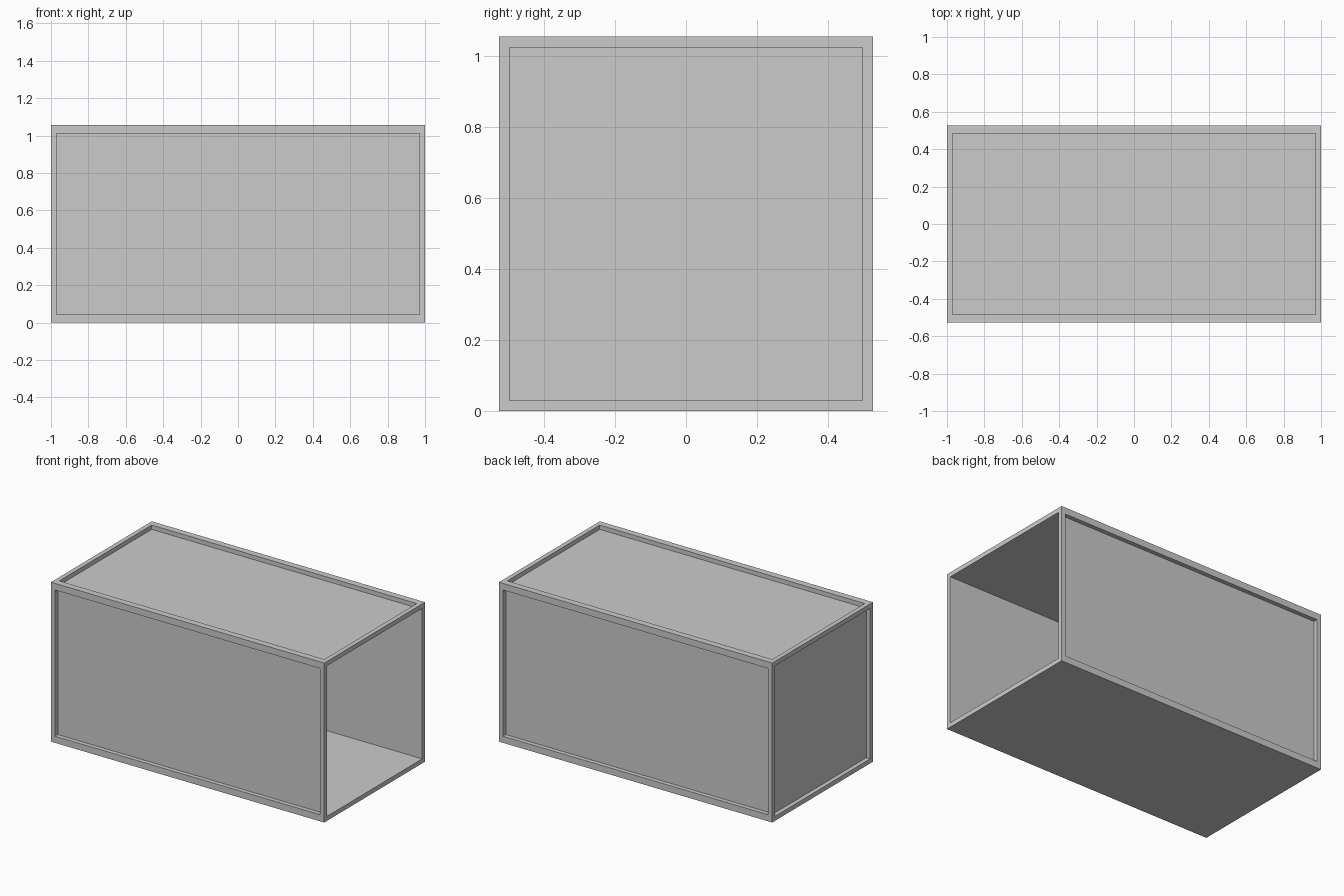
import bpy, bmesh

if "Cube" in bpy.data.objects:
    bpy.data.objects.remove(bpy.data.objects["Cube"])

W, D, H = 1.0, 0.527, 1.055   # half length, half depth, height
T, R = 0.03, 0.044            # frame thickness, visible long-rail width
P = 0.0015                    # sheet thickness of the recessed panels


def add_object(name, bm):
    bmesh.ops.recalc_face_normals(bm, faces=bm.faces)
    mesh = bpy.data.meshes.new(name)
    bm.to_mesh(mesh)
    bm.free()
    ob = bpy.data.objects.new(name, mesh)
    bpy.context.collection.objects.link(ob)
    return ob


def extrude_x(name, profile, x0, x1):
    """Extrude a closed (y, z) profile from x0 to x1."""
    bm = bmesh.new()
    face = bm.faces.new([bm.verts.new((x0, y, z)) for y, z in profile])
    new = bmesh.ops.extrude_face_region(bm, geom=[face])["geom"]
    verts = [v for v in new if isinstance(v, bmesh.types.BMVert)]
    bmesh.ops.translate(bm, verts=verts, vec=(x1 - x0, 0, 0))
    # restore the start cap if the extrusion consumed it
    bmesh.ops.holes_fill(bm, edges=[e for e in bm.edges if e.is_boundary], sides=0)
    return add_object(name, bm)


def box(name, x, y, z):
    y0, y1 = sorted(y)
    return extrude_x(name, [(y0, z[0]), (y1, z[0]), (y1, z[1]), (y0, z[1])], *sorted(x))


# Solid floor
box("floor", (-W, W), (-D, D), (0, T))

for s, side in ((-1, "front"), (1, "back")):
    # Long rails: low lip on the floor and L-shaped rail at the top
    box(side + "_bottom_rail", (-W, W), (s * (D - T), s * D), (T, R))
    extrude_x(side + "_top_rail", [
        (s * D, H), (s * D, H - R), (s * (D - T), H - R),
        (s * (D - T), H - T), (s * (D - R), H - T), (s * (D - R), H)], -W, W)
    # Corner posts
    for e, end in ((-1, "left"), (1, "right")):
        box(f"{side}_{end}_post", (e * (W - T), e * W), (s * (D - T), s * D), (R, H - R))
    # Recessed side panel
    box(side + "_panel", (T - W, W - T), (s * (D - T), s * (D - T + P)), (R, H - R))

# Cross rails joining the top rails at both ends
for e, end in ((-1, "left"), (1, "right")):
    box(end + "_cross_rail", (e * (W - T), e * W), (R - D, D - R), (H - T, H))

# Recessed roof and left end panel; the right end stays open
box("roof_panel", (T - W, W - T), (R - D, D - R), (H - T, H - T + P))
box("left_end_panel", (T - W - P, T - W), (T - D, D - T), (T, H - T))
